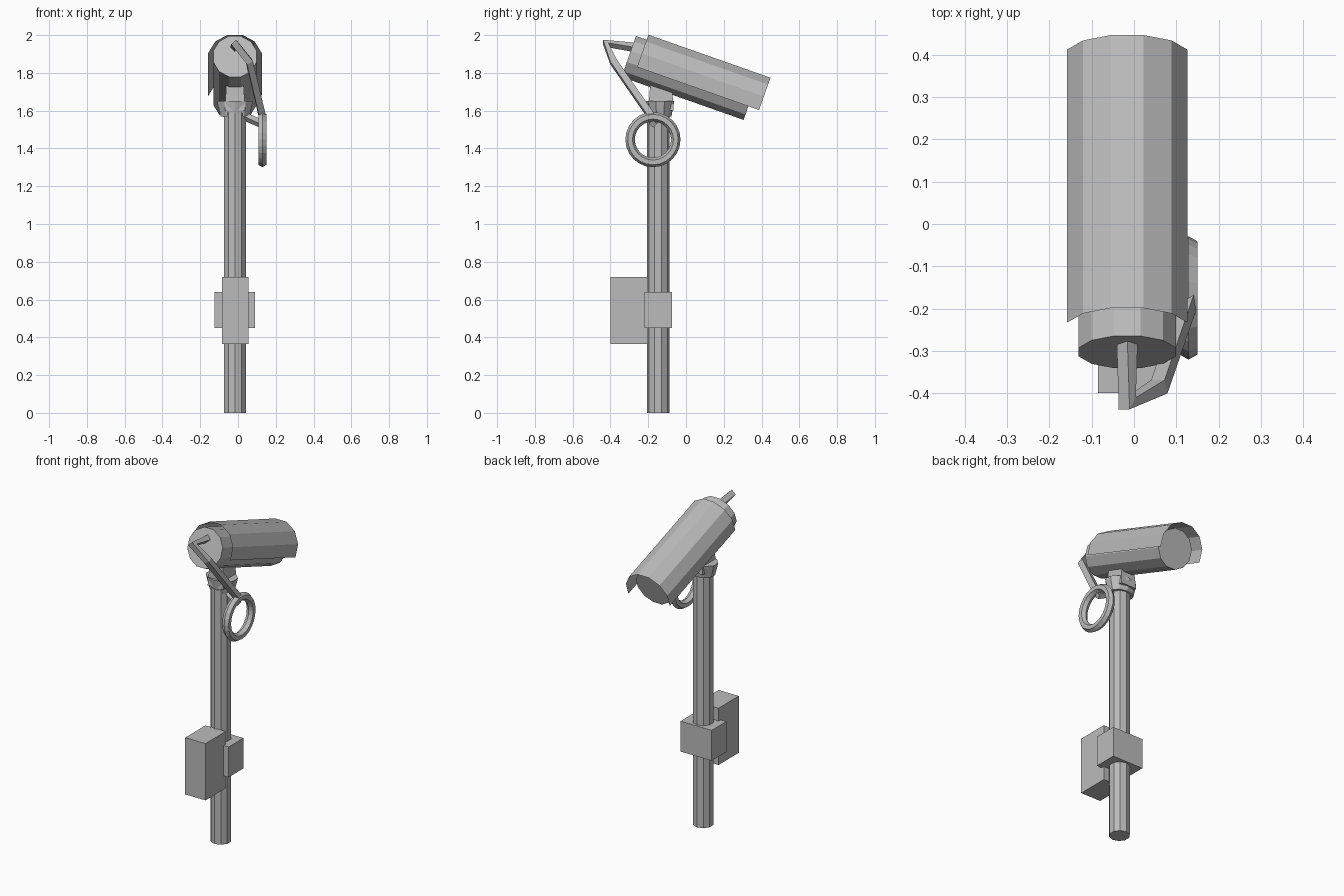
import bpy, bmesh, math
from mathutils import Vector, Matrix

if "Cube" in bpy.data.objects:
    bpy.data.objects.remove(bpy.data.objects["Cube"])

grey = bpy.data.materials.new("light_grey_metal")
grey.use_nodes = True
grey.diffuse_color = (0.5, 0.5, 0.5, 1)
grey.node_tree.nodes["Principled BSDF"].inputs["Base Color"].default_value = (0.5, 0.5, 0.5, 1)

CX, CY = -0.016, -0.147      # pole axis


def finish(name, bm):
    mesh = bpy.data.meshes.new(name)
    bmesh.ops.recalc_face_normals(bm, faces=bm.faces)
    bm.to_mesh(mesh)
    bm.free()
    mesh.materials.append(grey)
    obj = bpy.data.objects.new(name, mesh)
    bpy.context.collection.objects.link(obj)
    return obj


def box(name, xs, ys, zs, top=1.0):
    """Box between limits; top scales the upper face."""
    bm = bmesh.new()
    bmesh.ops.create_cube(bm, size=1)
    mid = [sum(r) / 2 for r in (xs, ys, zs)]
    for v in bm.verts:
        k = top if v.co.z > 0 else 1
        v.co = Vector((mid[0] + v.co.x * (xs[1] - xs[0]) * k,
                       mid[1] + v.co.y * (ys[1] - ys[0]) * k,
                       mid[2] + v.co.z * (zs[1] - zs[0])))
    return finish(name, bm)


def cylinder(name, sides, r1, r2, length, matrix):
    """Capped cylinder from the local origin along local z."""
    bm = bmesh.new()
    bmesh.ops.create_cone(bm, cap_ends=True, segments=sides, radius1=r1, radius2=r2, depth=length,
                          matrix=matrix @ Matrix.Translation((0, 0, length / 2)))
    return finish(name, bm)


def pipe(name, points, radius):
    curve = bpy.data.curves.new(name, "CURVE")
    curve.dimensions = "3D"
    curve.bevel_depth = radius
    curve.bevel_resolution = 0
    curve.use_fill_caps = True
    spline = curve.splines.new("POLY")
    spline.points.add(len(points) - 1)
    for p, co in zip(spline.points, points):
        p.co = (*co, 1)
    curve.materials.append(grey)
    obj = bpy.data.objects.new(name, curve)
    bpy.context.collection.objects.link(obj)
    bpy.ops.object.select_all(action="DESELECT")
    obj.select_set(True)
    bpy.context.view_layer.objects.active = obj
    bpy.ops.object.convert(target="MESH")
    for poly in obj.data.polygons:
        poly.use_smooth = False


# Pole and the boxes strapped to it
cylinder("pole", 10, 0.06, 0.06, 1.59, Matrix.Translation((CX, CY, 0)))
box("control_box", (-0.085, 0.055), (-0.4, -0.2), (0.365, 0.72))
box("pole_clamp", (-0.125, 0.09), (-0.22, -0.075), (0.45, 0.64))

# Bracket on top of the pole
cylinder("bracket_collar", 10, 0.08, 0.1, 0.08,
         Matrix.Translation((CX, -0.137, 1.57)) @ Matrix.Diagonal((1, 0.75, 1, 1)))
box("bracket_neck", (-0.07, 0.038), (-0.2, -0.065), (1.6, 1.78), 0.8)

# Housing frame: local z runs along the tilted barrel, local y points to its top
tilt = math.radians(19.4)
along = Vector((0, math.cos(tilt), -math.sin(tilt)))
up = Vector((0, math.sin(tilt), math.cos(tilt)))
side = up.cross(along)
frame = Matrix((side, up, along)).transposed().to_4x4()
frame.translation = (CX, -0.303, 1.887)
half_step = math.radians(15)
cylinder("camera_housing", 12, 0.119, 0.119, 0.685, frame @ Matrix.Rotation(half_step, 4, "Z"))

# Open sunshade sheet over the upper part of the housing
bm = bmesh.new()
rows = []
for i in range(8):
    a = (2 * i - 1) * half_step
    rows.append([bm.verts.new(frame @ Vector((0.148 * math.cos(a), 0.148 * math.sin(a), d)))
                 for d in (0.06, 0.745)])
for a, b in zip(rows, rows[1:]):
    bm.faces.new((a[0], b[0], b[1], a[1]))
finish("sunshade", bm)

# Cable from the rear of the housing to the coil, and the coil's support
pipe("rear_cable", [(CX, -0.27, 1.935), (CX, -0.425, 1.955), (0.06, -0.385, 1.86),
                    (0.13, -0.18, 1.565)], 0.025)
pipe("coil_support", [(0.0, CY, 1.585), (0.125, -0.175, 1.53)], 0.022)

# Coiled cable ring facing sideways
bpy.ops.mesh.primitive_torus_add(major_segments=24, minor_segments=6, major_radius=0.121,
                                 minor_radius=0.025, location=(0.129, -0.175, 1.447),
                                 rotation=(0, math.pi / 2, 0))
ring = bpy.context.object
ring.name = "cable_coil"
ring.data.materials.append(grey)
